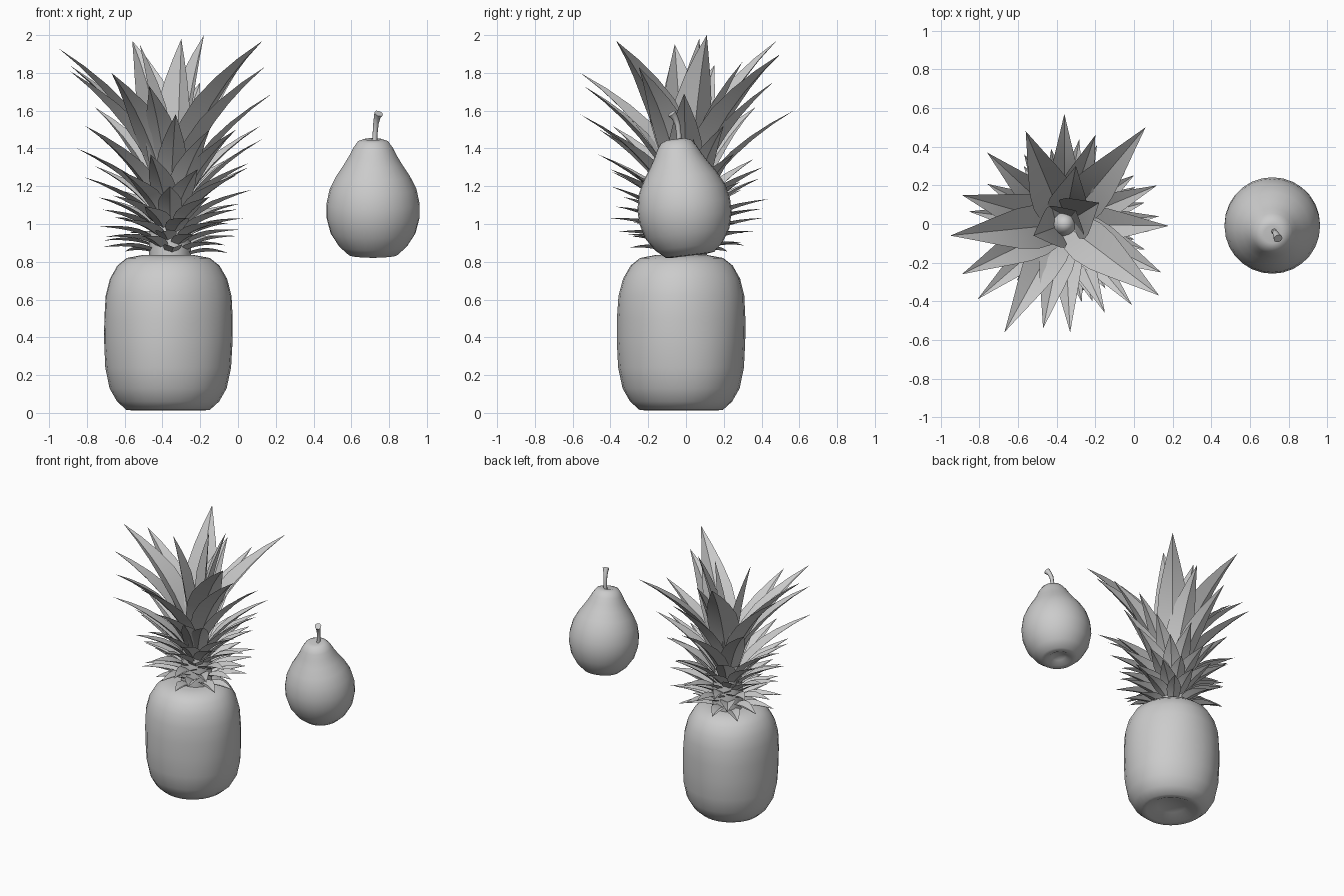
import bpy, math, random
from mathutils import Vector, Matrix

if "Cube" in bpy.data.objects:
    bpy.data.objects.remove(bpy.data.objects["Cube"])

random.seed(4)


def make(name, verts, faces, angle=40):
    me = bpy.data.meshes.new(name)
    me.from_pydata([tuple(v) for v in verts], [], faces)
    me.update()
    ob = bpy.data.objects.new(name, me)
    bpy.context.collection.objects.link(ob)
    bpy.ops.object.select_all(action='DESELECT')
    bpy.context.view_layer.objects.active = ob
    ob.select_set(True)
    bpy.ops.object.shade_smooth_by_angle(angle=math.radians(angle))
    return ob


def lathe(name, profile, matrix, n=28, lump=0.0):
    """Revolve (radius, z) points; the first and last are poles."""
    verts, faces = [], []
    for r, z in profile[1:-1]:
        for j in range(n):
            a = 2 * math.pi * j / n
            k = 1 + lump * (math.sin(3 * a + 4 * z) + 0.7 * math.sin(5 * a - 6 * z))
            verts.append(matrix @ Vector((r * k * math.cos(a), r * k * math.sin(a), z)))
    rings = len(profile) - 2
    for i in range(rings - 1):
        for j in range(n):
            k = (j + 1) % n
            faces.append((i * n + j, i * n + k, i * n + n + k, i * n + n + j))
    lo, hi = len(verts), len(verts) + 1
    verts += [matrix @ Vector((0, 0, profile[0][1])), matrix @ Vector((0, 0, profile[-1][1]))]
    top = (rings - 1) * n
    for j in range(n):
        k = (j + 1) % n
        faces += [(lo, k, j), (hi, top + j, top + k)]
    return make(name, verts, faces)


# pineapple body with a hollow underside
body = [(0, 0.06), (0.10, 0.05), (0.18, 0.013), (0.22, 0.015), (0.27, 0.06), (0.31, 0.13),
        (0.333, 0.24), (0.34, 0.38), (0.34, 0.50), (0.333, 0.62), (0.31, 0.71),
        (0.27, 0.78), (0.22, 0.82), (0.14, 0.835), (0, 0.83)]
lathe("pineapple_body", body, Matrix.Translation((-0.37, -0.025, 0)), lump=0.008)

# crown core
AX, AY = -0.36, 0.0
core = [(0, 0.8), (0.11, 0.81), (0.11, 0.95), (0.09, 1.15), (0.05, 1.3), (0, 1.36)]
lathe("crown_core", core, Matrix.Translation((AX, AY, 0)), n=12)

# crown leaves: channelled blades that narrow to a point
verts, faces = [], []


def leaf(base, ctrl, tip, width):
    start, shape = len(verts), [0.65, 0.88, 1.0, 0.92, 0.66, 0.34]
    out = Vector((tip.x - base.x, tip.y - base.y, 0)).normalized()
    side = Vector((-out.y, out.x, 0))
    for i, w in enumerate(shape):
        t = i / len(shape)
        p = base * (1 - t) ** 2 + ctrl * 2 * t * (1 - t) + tip * t * t
        d = ((ctrl - base) * (1 - t) + (tip - ctrl) * t).normalized()
        up = d.cross(side).normalized()
        h = width * w / 2
        verts.extend([p + side * h + up * h * 0.4, p, p - side * h + up * h * 0.4])
    verts.append(tip)
    for i in range(len(shape) - 1):
        a = start + 3 * i
        faces.extend([(a, a + 1, a + 4, a + 3), (a + 1, a + 2, a + 5, a + 4)])
    a, e = start + 3 * len(shape) - 3, len(verts) - 1
    faces.extend([(a, a + 1, e), (a + 1, a + 2, e)])


# long upper leaves, placed by their tips
tips = [(-.95, -.06, 1.93), (-.89, .15, 1.84), (-.76, .37, 1.62), (-.56, .48, 1.97),
        (-.36, .57, 1.60), (-.20, .46, 1.75), (.06, .50, 1.90), (.12, .20, 1.52),
        (.13, .04, 1.45), (.18, -.01, 1.69), (.14, -.25, 1.83), (.13, -.37, 1.97),
        (-.01, -.42, 1.50), (-.15, -.46, 1.50), (-.33, -.56, 1.58), (-.47, -.54, 1.73),
        (-.67, -.56, 1.80), (-.81, -.39, 1.52), (-.89, -.26, 1.81), (-.18, .11, 2.0),
        (-.30, .07, 1.98), (-.52, -.06, 1.95), (-.30, .30, 1.86)]
for x, y, z in tips:
    tip = Vector((x, y, z))
    d = Vector((x - AX, y - AY, 0))
    r = d.length
    d.normalize()
    zb = 1.02 + 0.42 * (z - 1.45)
    base = Vector((AX, AY, zb)) + d * 0.05
    ctrl = Vector((AX, AY, zb + 0.58 * (z - zb))) + d * (0.05 + 0.28 * r)
    leaf(base, ctrl, tip, 0.12 + 0.10 * (z - 1.45) / 0.55 + 0.02)

# short lower leaves on a spiral
N = 52
for i in range(N):
    t = i / (N - 1)
    a = i * math.radians(137.5)
    d = Vector((math.cos(a), math.sin(a), 0))
    o = Vector((AX, AY, 0))
    r = 0.33 + 0.13 * t + random.uniform(-0.04, 0.04)
    zb = 0.835 + 0.25 * t
    zt = 0.84 + 0.32 * t + 0.22 * t * t + random.uniform(0, 0.05)
    leaf(o + d * 0.09 + Vector((0, 0, zb)),
         o + d * 0.20 + Vector((0, 0, zb + 0.03 + 0.42 * (zt - zb))),
         o + d * r + Vector((0, 0, zt)), 0.10 + 0.04 * t)
make("crown_leaves", verts, faces, 30)

# pear, leaning slightly towards the front
pear = [(0, -0.235), (0.05, -0.25), (0.09, -0.275), (0.13, -0.27), (0.18, -0.225), (0.225, -0.155),
        (0.247, -0.07), (0.247, 0.0), (0.23, 0.08), (0.195, 0.15), (0.155, 0.21),
        (0.125, 0.26), (0.105, 0.30), (0.08, 0.335), (0.045, 0.347), (0, 0.335)]
lathe("pear_body", pear, Matrix.Translation((0.715, -0.012, 1.105)) @ Matrix.Rotation(math.radians(7), 4, 'X'))

# pear stem
cu = bpy.data.curves.new("pear_stem", 'CURVE')
cu.dimensions, cu.bevel_depth, cu.bevel_resolution, cu.use_fill_caps = '3D', 0.016, 2, True
sp = cu.splines.new('POLY')
path = [(.722, -.04, 1.41, .9), (.725, -.037, 1.47, .8), (.73, -.045, 1.53, .9),
        (.737, -.06, 1.565, 1.1), (.745, -.075, 1.585, 1.5)]
sp.points.add(len(path) - 1)
for p, (x, y, z, r) in zip(sp.points, path):
    p.co, p.radius = (x, y, z, 1), r
bpy.context.collection.objects.link(bpy.data.objects.new("pear_stem", cu))
